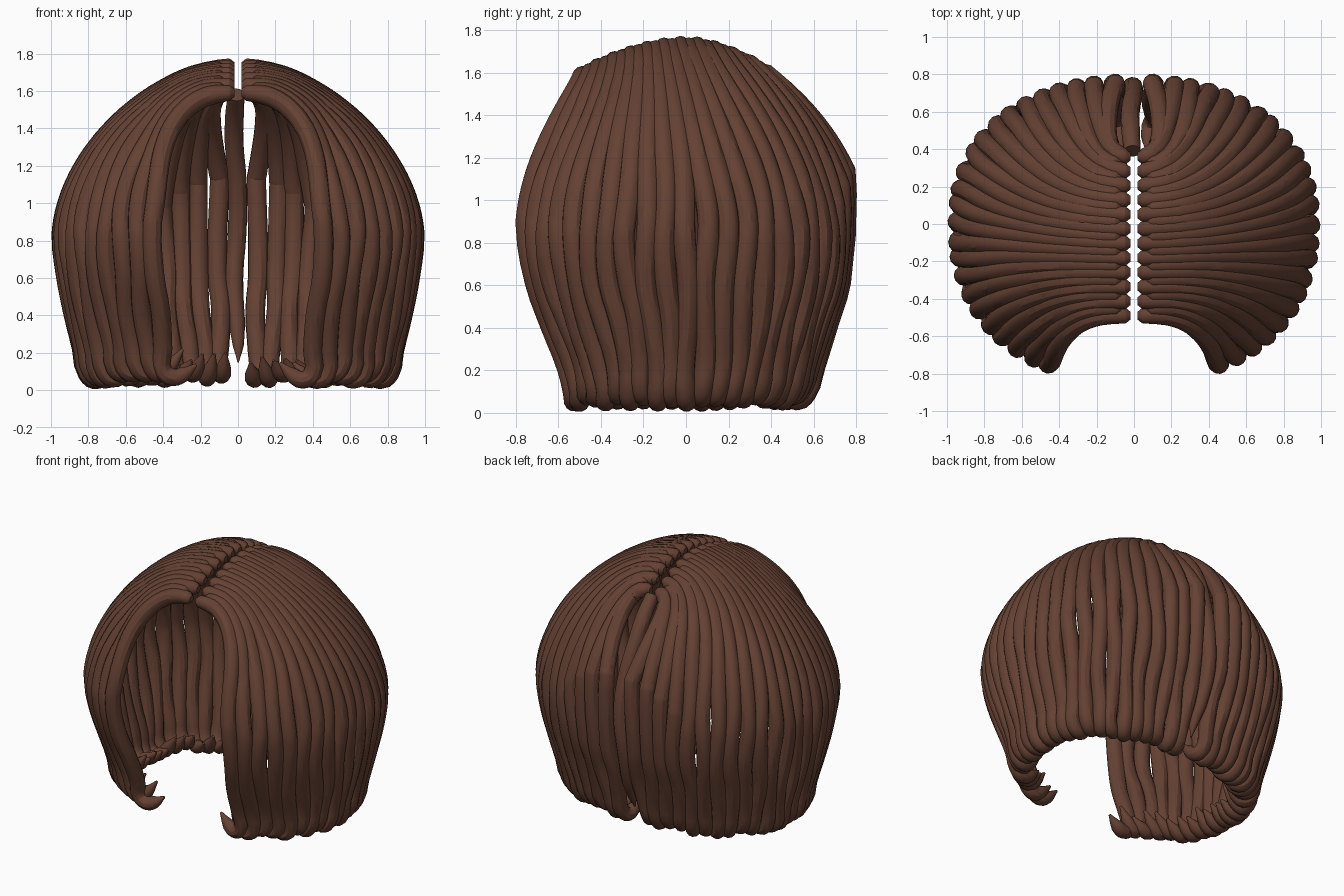
import bpy, math, random
from mathutils import Vector

if "Cube" in bpy.data.objects:
    bpy.data.objects.remove(bpy.data.objects["Cube"])

random.seed(4)
A, B_BACK, B_FRONT, N = 0.945, 0.748, 0.82, 2.3
COUNT = 24

mat = bpy.data.materials.new("brown_hair")
mat.diffuse_color = (0.13, 0.053, 0.033, 1)
mat.use_nodes = True
mat.node_tree.nodes["Principled BSDF"].inputs["Base Color"].default_value = mat.diffuse_color


def depth(y):
    return B_FRONT if y < 0 else B_BACK


def dome_z(x, y):
    # crown is fuller near the parting
    b = depth(y) + (0.25 if y < 0 else 0.08) * max(0.0, 1 - (x / 0.46) ** 2)
    r = (abs(x / A) ** N + abs(y / b) ** N) ** (1 / N)
    return 0.82 + 0.915 * max(0.0, 1 - min(r, 1) ** 1.7) ** 0.56


def lock(name, pts):
    """Tapered tube through (position, radius) points."""
    cu = bpy.data.curves.new(name, 'CURVE')
    cu.dimensions = '3D'
    cu.bevel_depth = 1.0
    cu.bevel_resolution = 4
    cu.resolution_u = 3
    cu.use_fill_caps = True
    sp = cu.splines.new('BEZIER')
    sp.bezier_points.add(len(pts) - 1)
    for bp, (co, rad) in zip(sp.bezier_points, pts):
        bp.co = co
        bp.radius = rad
        bp.handle_left_type = bp.handle_right_type = 'AUTO'
    ob = bpy.data.objects.new(name, cu)
    bpy.context.collection.objects.link(ob)
    cu.materials.append(mat)
    return ob


# Evenly spaced points round the widest ring, from face edge to nape
def ring_point(a):
    c, s = math.cos(a), math.sin(a)
    b = depth(s)
    k = (abs(c / A) ** N + abs(s / b) ** N) ** (-1 / N)
    return Vector((c * k, s * k))


a0, a1 = math.atan2(-0.75, 0.455), math.atan2(0.745, 0.11)
fine = [ring_point(a0 + (a1 - a0) * i / 400) for i in range(401)]
length = [0.0]
for p, q in zip(fine, fine[1:]):
    length.append(length[-1] + (q - p).length)
ring = []
for i in range(COUNT):
    target = length[-1] * i / (COUNT - 1)
    ring.append(fine[min(range(401), key=lambda j: abs(length[j] - target))])

# Lower part: height, x scale, front y scale, back y scale, radius
LOWER = [(0.62, 0.975, 0.945, 0.97, 0.054), (0.42, 0.935, 0.84, 0.89, 0.053),
         (0.22, 0.885, 0.74, 0.81, 0.052), (0.10, 0.86, 0.71, 0.76, 0.050)]


def side_lock(i, side):
    q = ring[i]
    f = i / (COUNT - 1)
    y0 = -0.49 + 0.89 * f
    x0 = 0.045 if i % 2 == 0 else 0.095
    root = Vector((x0, y0))
    # flow straight out from the parting, then sweep down
    ctrl = Vector((max(0.26, 0.65 * q.x), y0 + 0.04 * (1 - f)))
    if i == 0:
        ctrl.x = 0.34
    if i >= COUNT - 2:
        ctrl.x = 0.18
    tangent = Vector((-q.y / depth(q.y) ** 2, q.x / A ** 2)).normalized()
    phase = random.uniform(0, 6.28)
    pts = []

    def put(x, y, z, r, wob=0.0):
        w = wob * math.sin(phase + z * 9)
        pts.append((Vector((side * (x + tangent.x * w), y + tangent.y * w, z)), r))

    # over the crown, starting with a rounded root
    put(x0 - 0.025, y0, dome_z(x0, y0), 0.022)
    steps = 10
    for k in range(steps + 1):
        u = k / steps
        t = 1 - (1 - u) ** 1.9
        p = root * (1 - t) ** 2 + ctrl * 2 * t * (1 - t) + q * t * t
        r = 0.042 if k == 0 else 0.052
        put(p.x, p.y, dome_z(p.x, p.y), r, 0.012 * u * u)
    # down the sides
    drop = random.uniform(-0.015, 0.025)
    for z, sx, sf, sb, r in LOWER:
        x, y = q.x * sx, q.y * (sf if q.y < 0 else sb)
        put(x, y, z + drop * (1 - z), r, 0.012)
    # inward curl at the tip
    inward = Vector((-x, -y if y > 0 else -0.1 * y)).normalized()
    rise = random.uniform(0.0, 0.07)
    for d, z, r in ((0.045, 0.065, 0.048), (0.10, 0.08 + rise * 0.4, 0.042),
                    (0.17, 0.13 + rise, 0.008)):
        put(x + inward.x * d, y + inward.y * d, z + drop, r)
    lock(("right" if side > 0 else "left") + "_hair_lock", pts)


for side in (1, -1):
    for i in range(COUNT):
        side_lock(i, side)

# Single pointed lock at the centre back
back = [(0.39, 1.58, 0.045), (0.50, 1.48, 0.05), (0.60, 1.33, 0.05), (0.69, 1.1, 0.05),
        (0.735, 0.85, 0.05), (0.715, 0.6, 0.05), (0.65, 0.36, 0.045), (0.60, 0.24, 0.03),
        (0.57, 0.15, 0.004)]
lock("centre_back_lock", [(Vector((-0.01 + 0.012 * math.sin(z * 8), y, z)), r) for y, z, r in back])

# Turn all curves into meshes
bpy.ops.object.select_all(action='SELECT')
bpy.context.view_layer.objects.active = bpy.context.scene.objects[0]
bpy.ops.object.convert(target='MESH')
bpy.ops.object.shade_smooth_by_angle()
